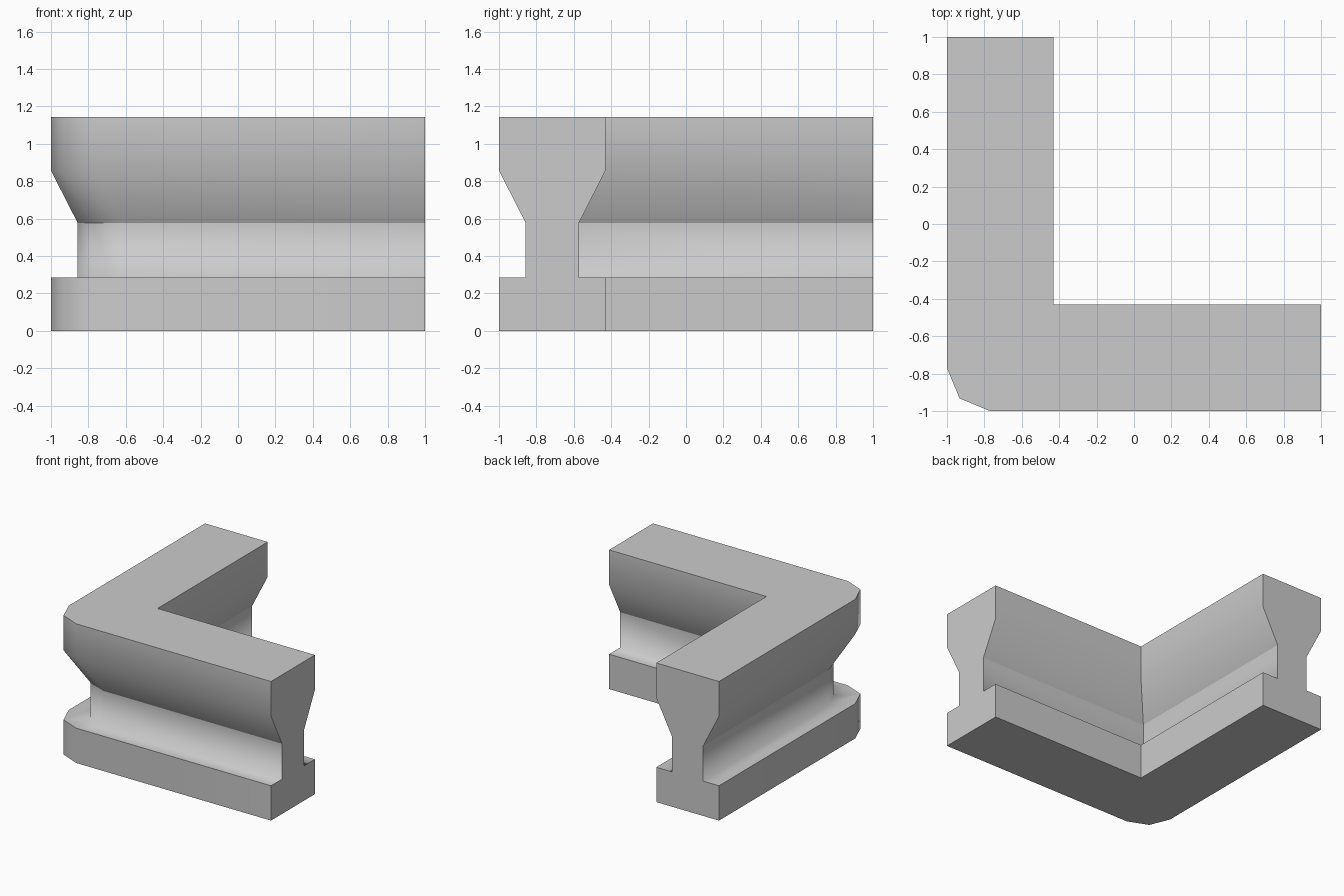
import bpy, bmesh

if "Cube" in bpy.data.objects:
    bpy.data.objects.remove(bpy.data.objects["Cube"])

# Wall section: (height, inset of both faces)
LEVELS = [(0, 0), (0.286, 0), (0.286, 0.143), (0.577, 0.143), (0.857, 0), (1.143, 0)]
SHARP_LEVELS = (0, 1, 3, 5)
IN = -0.43            # inner face position
BEVEL = 0.23          # outer corner rounding, two segments
MID = BEVEL * (1 - 0.5 ** 0.5)


def plan(d):
    """L-shaped outline with its side faces inset by d."""
    o, i = -1 + d, IN - d
    return [(1, o), (o + BEVEL, o), (o + MID, o + MID), (o, o + BEVEL),
            (o, 1), (i, 1), (i, i), (1, i)]


bm = bmesh.new()
rings = [[bm.verts.new((x, y, z)) for x, y in plan(d)] for z, d in LEVELS]

# Side bands along the outer face (0-4) and inner face (5-7)
for a, b in zip(rings, rings[1:]):
    for k in (0, 1, 2, 3, 5, 6):
        bm.faces.new((a[k], a[k + 1], b[k + 1], b[k])).smooth = True

# Flat top, bottom and the two end sections
caps = [rings[0][::-1], rings[-1]]
for p, q in ((4, 5), (7, 0)):
    caps.append([r[p] for r in rings] + [r[q] for r in reversed(rings)])
for loop in caps:
    for e in bm.faces.new(loop).edges:
        e.smooth = False

# Crisp horizontal edges and inner corner
sharp = {v for n in SHARP_LEVELS for v in rings[n]}
level_of = {v: n for n, r in enumerate(rings) for v in r}
inner = {r[6] for r in rings}
for e in bm.edges:
    a, b = e.verts
    if (level_of[a] == level_of[b] and a in sharp) or (a in inner and b in inner):
        e.smooth = False

bmesh.ops.recalc_face_normals(bm, faces=bm.faces)
mesh = bpy.data.meshes.new("corner_wall")
bm.to_mesh(mesh)
bm.free()
bpy.context.collection.objects.link(bpy.data.objects.new("corner_wall", mesh))
